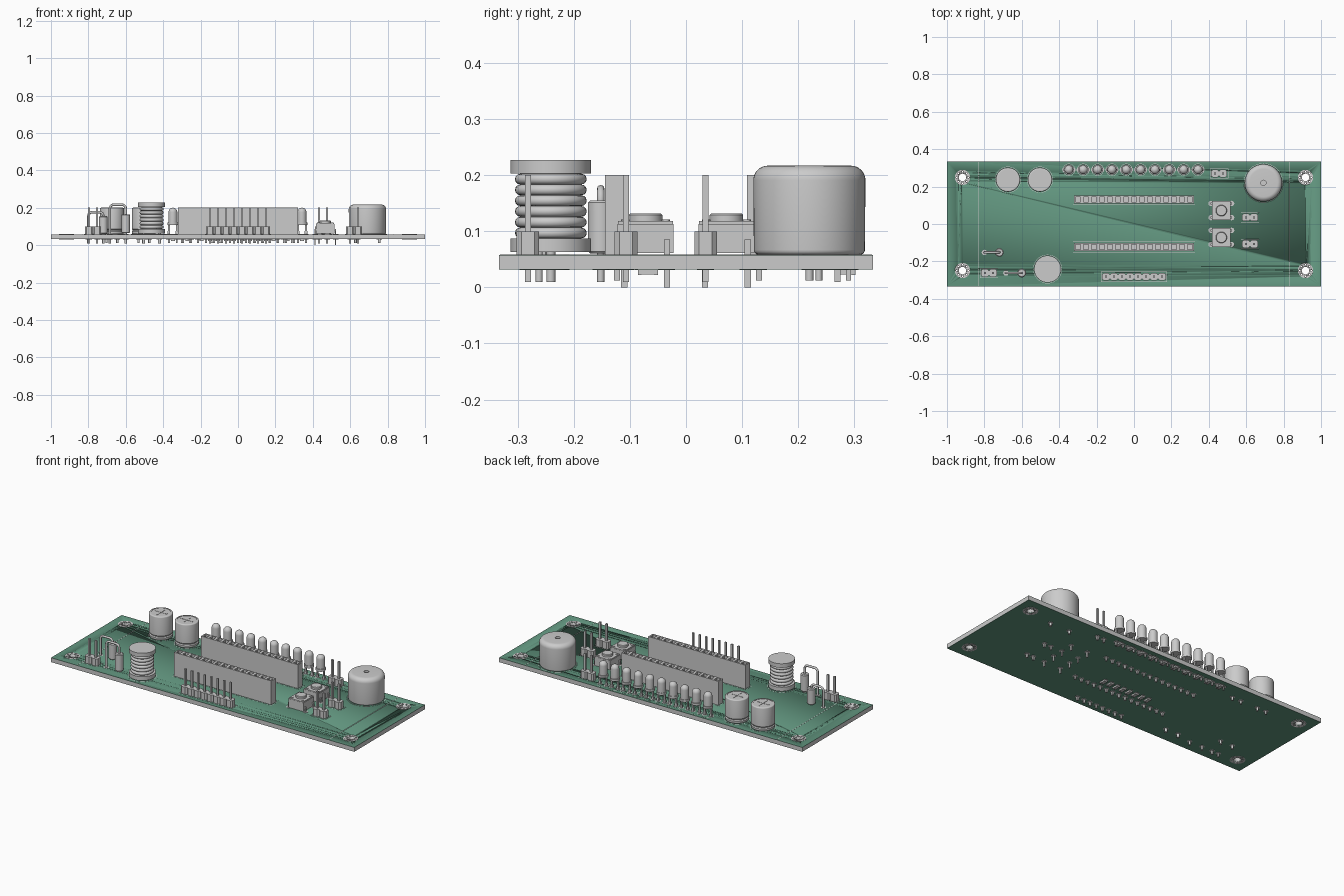
import bpy, bmesh
from math import sin, cos, pi, radians
from mathutils import Matrix, Vector

if "Cube" in bpy.data.objects:
    bpy.data.objects.remove(bpy.data.objects["Cube"])

B0, B1, P = 0.032, 0.058, 0.0427      # board bottom, board top, pin pitch
green = bpy.data.materials.new("solder_mask_green")
green.diffuse_color = (0.12, 0.30, 0.21, 1)
green.use_nodes = True
green.node_tree.nodes["Principled BSDF"].inputs["Base Color"].default_value = green.diffuse_color
pad_spots = []


def add(name, bm, mat=None, loc=(0, 0, 0)):
    bmesh.ops.recalc_face_normals(bm, faces=bm.faces)
    me = bpy.data.meshes.new(name)
    bm.to_mesh(me)
    bm.free()
    me.polygons.foreach_set("use_smooth", [True] * len(me.polygons))
    me.set_sharp_from_angle(angle=radians(32))
    if mat:
        me.materials.append(mat)
    ob = bpy.data.objects.new(name, me)
    ob.location = loc
    bpy.context.collection.objects.link(ob)
    return ob


def copies(ob, spots):
    for x, y in spots:
        c = ob.copy()
        c.location = (x, y, 0)
        bpy.context.collection.objects.link(c)


def box(bm, x, y, z0, z1, sx, sy):
    m = Matrix.Translation((x, y, (z0 + z1) / 2)) @ Matrix.Diagonal((sx, sy, z1 - z0, 1))
    bmesh.ops.create_cube(bm, size=1, matrix=m)


def cyl(bm, x, y, z0, z1, r, seg=32):
    bmesh.ops.create_cone(bm, cap_ends=True, segments=seg, radius1=r, radius2=r, depth=z1 - z0,
                          matrix=Matrix.Translation((x, y, (z0 + z1) / 2)))


def lathe(bm, prof, seg=40, closed=False, x=0, y=0):
    rings = []
    for r, z in prof:
        if r == 0:
            rings.append([bm.verts.new((x, y, z))] * seg)
        else:
            rings.append([bm.verts.new((x + r * cos(2 * pi * i / seg), y + r * sin(2 * pi * i / seg), z))
                          for i in range(seg)])
    pairs = list(zip(rings, rings[1:])) + ([(rings[-1], rings[0])] if closed else [])
    for a, b in pairs:
        for i in range(seg):
            j = (i + 1) % seg
            bm.faces.new(list(dict.fromkeys((a[i], a[j], b[j], b[i]))))


def arc(r, z, rad, a0, a1, n=6):
    return [(r + rad * cos(radians(a0 + (a1 - a0) * i / n)), z + rad * sin(radians(a0 + (a1 - a0) * i / n)))
            for i in range(n + 1)]


def pin(bm, x, y, top, bottom=0.01, w=0.0107, ox=0, oy=0):
    box(bm, x, y, bottom, top, w, w)
    pad_spots.append((x + ox, y + oy))


# circuit board: core, green faces, mounting pads, all drilled by one cutter
corners = [(sx * 0.917, sy * 0.249) for sx in (-1, 1) for sy in (-1, 1)]
bm = bmesh.new()
for x, y in corners:
    cyl(bm, x, y, -0.05, 0.15, 0.02, 32)
    for k in range(8):
        cyl(bm, x + 0.031 * cos(k * pi / 4), y + 0.031 * sin(k * pi / 4), -0.05, 0.15, 0.004, 10)
cutter = add("drill_cutter", bm)
cutter.hide_render = True
cutter.hide_set(True)

drilled = []
for name, z0, z1, mat in (("board_core", B0 + 0.001, B1 - 0.001, None),
                          ("board_top_mask", B1 - 0.001, B1, green), ("board_bottom_mask", B0, B0 + 0.001, green)):
    bm = bmesh.new()
    box(bm, 0, 0, z0, z1, 2, 0.666)
    drilled.append(add(name, bm, mat))
bm = bmesh.new()
for x, y in corners:
    cyl(bm, x, y, B1, B1 + 0.001, 0.041)
    cyl(bm, x, y, B0 - 0.001, B0, 0.041)
drilled.append(add("mounting_pads", bm))
for ob in drilled:
    mod = ob.modifiers.new("drill", "BOOLEAN")
    mod.operation, mod.object, mod.solver = "DIFFERENCE", cutter, "EXACT"

# female socket strips
for name, y in (("socket_strip_back", 0.13), ("socket_strip_front", -0.123)):
    bm = bmesh.new()
    bmesh.ops.create_grid(bm, x_segments=15, y_segments=1, size=0.5,
                          matrix=Matrix.Translation((0, y, B1)) @ Matrix.Diagonal((15 * P, 0.0427, 1, 1)))
    ext = bmesh.ops.extrude_face_region(bm, geom=bm.faces[:])["geom"]
    bmesh.ops.translate(bm, vec=(0, 0, 0.2 - B1), verts=[v for v in ext if isinstance(v, bmesh.types.BMVert)])
    top = [f for f in bm.faces if all(v.co.z > 0.19 for v in f.verts)]
    bmesh.ops.inset_individual(bm, faces=top, thickness=0.011)
    wells = bmesh.ops.extrude_discrete_faces(bm, faces=top)["faces"]
    bmesh.ops.translate(bm, vec=(0, 0, -0.05), verts=list({v for f in wells for v in f.verts}))
    for i in range(15):
        pin(bm, (i - 7) * P, y, B1, 0.012)
    add(name, bm)

# male pin headers
for name, cx, y, n in (("key_header", 0, -0.282, 8), ("top_jumper", 0.455, 0.27, 2), ("upper_jumper", 0.62, 0.035, 2),
                       ("lower_jumper", 0.62, -0.107, 2), ("power_header", -0.775, -0.262, 2)):
    bm = bmesh.new()
    for i in range(n):
        x, h, c = cx + (i - (n - 1) / 2) * P, P / 2, P / 2 - 0.009
        outline = [(h, -c), (h, c), (c, h), (-c, h), (-h, c), (-h, -c), (-c, -h), (c, -h)]
        f = bm.faces.new([bm.verts.new((x + a, y + b * 0.95, B1)) for a, b in outline])
        e = bmesh.ops.extrude_face_region(bm, geom=[f])["geom"]
        bmesh.ops.translate(bm, vec=(0, 0, 0.042), verts=[v for v in e if isinstance(v, bmesh.types.BMVert)])
        pin(bm, x, y, 0.2)
    add(name, bm)

# row of LEDs standing on legs
leds = [(-0.348 + i * 0.0767, 0.29) for i in range(10)]
bm = bmesh.new()
lathe(bm, [(0, 0.108), (0.028, 0.108), (0.028, 0.121), (0.0235, 0.121)] + arc(0, 0.1765, 0.0235, 0, 85, 7) + [(0, 0.2)], 24)
for s in (-1, 1):
    box(bm, s * P / 2, 0, 0.012, 0.11, 0.009, 0.009)
    box(bm, s * P / 2, 0, B1, 0.075, 0.014, 0.011)
    pad_spots += [(x + s * P / 2, y) for x, y in leds]
led = add("led", bm, loc=(*leds[0], 0))
copies(led, leds[1:])

# small chip resistors under the board
res = [(x, 0.284) for x, y in leds] + [((i - 3.5) * P, -0.068) for i in range(8)]
bm = bmesh.new()
box(bm, 0, 0, 0.023, B0, 0.02, 0.026)
for s in (-1, 1):
    box(bm, 0, s * 0.0145, 0.022, B0, 0.021, 0.007)
    box(bm, 0, s * 0.016, B0 - 0.001, B0, 0.024, 0.016)
chip = add("chip_resistor", bm, loc=(*res[0], 0))
copies(chip, res[1:])

# electrolytic capacitors with crimp groove and vent cross
caps = [(-0.674, 0.237), (-0.503, 0.237)]
bm = bmesh.new()
lathe(bm, [(0, 0.059), (0.058, 0.059)] + arc(0.058, 0.066, 0.007, -90, 0, 4) + [(0.065, 0.074), (0.0605, 0.079),
      (0.0605, 0.082), (0.065, 0.087)] + arc(0.059, 0.194, 0.006, 0, 90, 4) + [(0.054, 0.2), (0.054, 0.198), (0, 0.198)])
box(bm, 0, 0, 0.196, 0.1995, 0.08, 0.005)
box(bm, 0, 0, 0.196, 0.1994, 0.005, 0.08)
for s in (-1, 1):
    cyl(bm, s * 0.029, 0, 0.012, 0.06, 0.006, 12)
    pad_spots += [(x + s * 0.029, y) for x, y in caps]
cap = add("capacitor", bm, loc=(*caps[0], 0))
copies(cap, caps[1:])

# buzzer with rounded shoulders and sound hole
bm = bmesh.new()
lathe(bm, [(0, B1), (0.09, B1)] + arc(0.09, B1 + 0.009, 0.009, -90, 0, 5) + arc(0.074, 0.191, 0.026, 0, 90, 8)
      + [(0.014, 0.217), (0.014, 0.19), (0, 0.19)], 56)
for s in (-1, 1):
    cyl(bm, s * 0.064, 0, 0.012, 0.06, 0.007, 12)
    pad_spots.append((0.692 + s * 0.064, 0.22))
add("buzzer", bm, loc=(0.692, 0.22, 0))

# drum inductor: core with flanges plus winding turns
ix, iy = -0.462, -0.241
bm = bmesh.new()
lathe(bm, [(0, 0.063), (0.072, 0.063), (0.072, 0.087), (0.055, 0.087), (0.055, 0.203), (0.072, 0.203),
           (0.072, 0.227), (0, 0.227)], 48)
for s in (-1, 1):
    cyl(bm, s * 0.042, 0, 0.01, 0.07, 0.008, 12)
    pad_spots.append((ix + s * 0.042, iy))
add("inductor_core", bm, loc=(ix, iy, 0))
bm = bmesh.new()
for i in range(6):
    lathe(bm, arc(0.0545, 0.097 + i * 0.0192, 0.0095, 0, 330, 11), 40, True)
add("inductor_winding", bm, loc=(ix, iy, 0))

# upright diodes: body on the right lead, lead bent over to the left
for name, xl, xr, y, r, z0, z1, top in (("large_diode", -0.685, -0.60, -0.262, 0.023, 0.064, 0.165, 0.222),
                                        ("small_diode", -0.80, -0.72, -0.152, 0.0225, 0.06, 0.155, 0.182)):
    bm = bmesh.new()
    b = 0.004
    lathe(bm, [(0, z0), (r - b, z0), (r, z0 + b), (r, z1 - 0.018), (r + 0.0006, z1 - 0.018), (r + 0.0006, z1 - b),
               (r - b, z1), (0, z1)], 28, False, xr, y)
    path = [(xr, 0.01)] + arc(xr - 0.02, top - 0.026, 0.02, 0, 90, 5) + arc(xl + 0.02, top - 0.026, 0.02, 90, 180, 5) + [(xl, 0.01)]
    rings = []
    for i, (px, pz) in enumerate(path):
        a, c = path[max(i - 1, 0)], path[min(i + 1, len(path) - 1)]
        t = Vector((c[0] - a[0], 0, c[1] - a[1])).normalized()
        nrm = Vector((-t.z, 0, t.x))
        rings.append([bm.verts.new(Vector((px, y, pz)) + 0.0065 * (nrm * cos(k * pi / 6) + Vector((0, sin(k * pi / 6), 0))))
                      for k in range(12)])
    for p, q in zip(rings, rings[1:]):
        for k in range(12):
            bm.faces.new((p[k], p[(k + 1) % 12], q[(k + 1) % 12], q[k]))
    bm.faces.new(rings[0])
    bm.faces.new(rings[-1])
    add(name, bm)
    pad_spots += [(xl, y), (xr, y)]

# push buttons
buttons = [(0.467, 0.072), (0.467, -0.072)]
bm = bmesh.new()
box(bm, 0, 0, 0.061, 0.113, 0.1, 0.1)
box(bm, 0, 0, 0.113, 0.118, 0.094, 0.098)
lathe(bm, [(0, 0.11), (0.03, 0.11), (0.03, 0.129), (0.027, 0.132), (0, 0.132)], 32)
for sx in (-1, 1):
    for sy in (-1, 1):
        cyl(bm, sx * 0.036, sy * 0.036, 0.11, 0.121, 0.0075, 16)
        box(bm, sx * 0.055, sy * 0.038, 0.0, 0.085, 0.006, 0.011)
        box(bm, sx * 0.051, sy * 0.038, 0.079, 0.085, 0.012, 0.011)
        pad_spots += [(x + sx * 0.055, y + sy * 0.038) for x, y in buttons]
btn = add("push_button", bm, loc=(*buttons[0], 0))
copies(btn, buttons[1:])

# solder pads on both faces around every lead
bm = bmesh.new()
for x, y in pad_spots:
    cyl(bm, x, y, B0 - 0.0008, B1 + 0.0008, 0.0145, 16)
add("solder_pads", bm)

# printed outlines on the board
bm = bmesh.new()
for x in (-0.83, 0.83):
    box(bm, x, 0, B1, B1 + 0.0006, 0.003, 0.664)
for x, y, w, h in ((0, 0.13, 0.652, 0.055), (0, -0.123, 0.652, 0.055), (0, -0.282, 0.352, 0.052), (0.455, 0.27, 0.096, 0.052),
                   (0.62, 0.035, 0.096, 0.052), (0.62, -0.107, 0.096, 0.052), (-0.775, -0.262, 0.096, 0.052)):
    for s in (-1, 1):
        box(bm, x, y + s * h / 2, B1, B1 + 0.0006, w, 0.002)
        box(bm, x + s * w / 2, y, B1, B1 + 0.0006, 0.002, h)
for x, y, r in [(*c, 0.068) for c in caps] + [(0.692, 0.22, 0.103), (ix, iy, 0.075)] + [(*c, 0.031) for c in leds]:
    lathe(bm, [(r, B1), (r + 0.002, B1), (r + 0.002, B1 + 0.0006), (r, B1 + 0.0006)], 40, True, x, y)
add("printed_outlines", bm)
